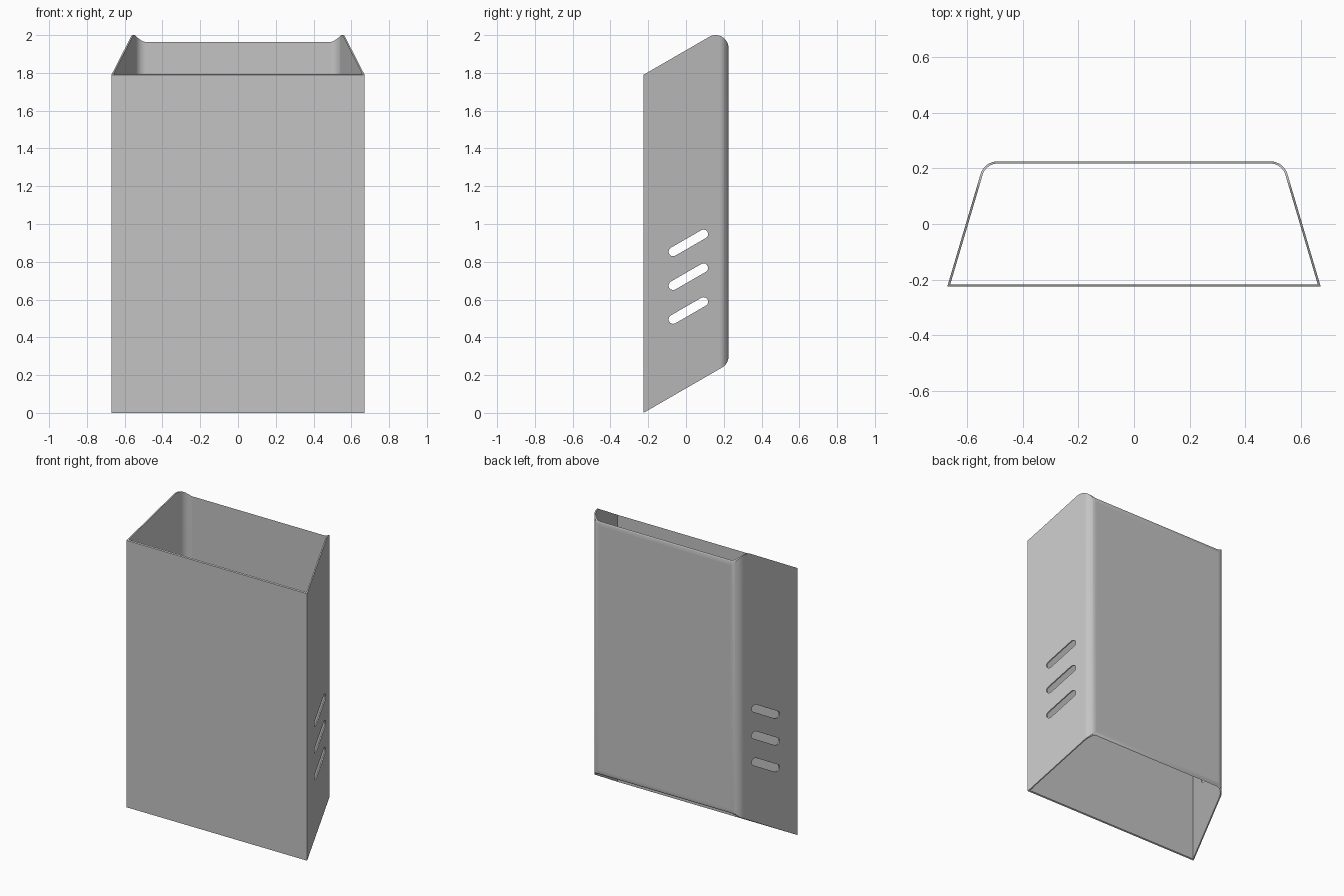
import bpy, bmesh, math
from mathutils import Vector

cube = bpy.data.objects.get("Cube")
if cube:
    bpy.data.objects.remove(cube, do_unlink=True)

WALL = 0.008          # sheet thickness
HALF_D = 0.225        # half depth
FRONT_X, BACK_X = 0.67, 0.537
SLOPE = math.tan(math.radians(30))


def rounded(corners, steps=12):
    """Closed 2D outline from (x, y, radius) corners."""
    out = []
    for i, (x, y, r) in enumerate(corners):
        p = Vector((x, y))
        if r == 0:
            out.append(p)
            continue
        a = (Vector(corners[i - 1][:2]) - p).normalized()
        b = (Vector(corners[(i + 1) % len(corners)][:2]) - p).normalized()
        half = a.angle(b) / 2
        centre = p + (a + b).normalized() * (r / math.sin(half))
        start = p + a * (r / math.tan(half)) - centre
        end = p + b * (r / math.tan(half)) - centre
        sweep = math.pi - 2 * half
        for k in range(steps + 1):
            t = k / steps
            out.append(centre + (start * math.sin((1 - t) * sweep)
                                 + end * math.sin(t * sweep)) / math.sin(sweep))
    return out


def prism(name, outlines, place, low, high):
    """Extrude 2D outlines between two levels; place maps (u, v, level) to 3D."""
    bm = bmesh.new()
    for pts in outlines:
        rings = [[bm.verts.new(place(p[0], p[1], w)) for p in pts] for w in (low, high)]
        for ring in rings:
            bm.faces.new(ring)
        for i in range(len(pts)):
            bm.faces.new((rings[0][i - 1], rings[0][i], rings[1][i], rings[1][i - 1]))
    bmesh.ops.recalc_face_normals(bm, faces=bm.faces)
    mesh = bpy.data.meshes.new(name)
    bm.to_mesh(mesh)
    bm.free()
    obj = bpy.data.objects.new(name, mesh)
    bpy.context.collection.objects.link(obj)
    return obj


def plan(inset, radius):
    """Tapered plan outline with rounded back corners."""
    taper = (FRONT_X - BACK_X) / (2 * HALF_D)
    y = HALF_D - inset
    shift = inset * math.hypot(1, taper)
    fx = FRONT_X - taper * inset - shift
    bx = BACK_X + taper * inset - shift
    return rounded([(-fx, -y, 0), (fx, -y, 0), (bx, y, radius), (-bx, y, radius)])


def upright(u, v, w):
    return (u, v, w)


def sideways(u, v, w):
    return (w, u, v)


# Hollow sleeve
sleeve = prism("sleeve", [plan(0, 0.065)], upright, -0.2, 2.3)
hollow = prism("hollow_cutter", [plan(WALL, 0.065 - WALL)], upright, -0.4, 2.5)

# Side outline with slanted ends and rounded back corners
rise = 2 * HALF_D * SLOPE
side = prism("side_cutter", [rounded([(-HALF_D - 0.05, -0.05 * SLOPE, 0),
                                      (HALF_D, rise, 0.068),
                                      (HALF_D, 1.79 + rise, 0.068),
                                      (-HALF_D - 0.05, 1.79 - 0.05 * SLOPE, 0)])],
             sideways, -1, 1)

# Three slanted vents through both sides
vents = []
for i in range(3):
    mid = Vector((0.0125, 0.9 - 0.179 * i))
    along = Vector((math.cos(math.radians(30)), math.sin(math.radians(30))))
    pts = []
    for end, turn in ((1, -60), (-1, 120)):
        for k in range(11):
            a = math.radians(turn + 18 * k)
            pts.append(mid + along * 0.093 * end
                       + Vector((math.cos(a), math.sin(a))) * 0.024)
    vents.append(pts)
vent = prism("vent_cutter", vents, sideways, -1, 1)

bpy.context.view_layer.objects.active = sleeve
sleeve.select_set(True)
for cutter, operation in ((hollow, "DIFFERENCE"), (side, "INTERSECT"), (vent, "DIFFERENCE")):
    cutter.hide_render = True
    mod = sleeve.modifiers.new(cutter.name, "BOOLEAN")
    mod.object, mod.operation, mod.solver = cutter, operation, "EXACT"
    bpy.ops.object.modifier_apply(modifier=mod.name)
    bpy.data.objects.remove(cutter, do_unlink=True)

# Single grey sheet colour
grey = bpy.data.materials.new("sheet_grey")
grey.use_nodes = True
colour = (0.55, 0.55, 0.55, 1)
grey.diffuse_color = colour
grey.node_tree.nodes["Principled BSDF"].inputs["Base Color"].default_value = colour
sleeve.data.materials.clear()
sleeve.data.materials.append(grey)
for face in sleeve.data.polygons:
    face.material_index = 0

bpy.ops.object.shade_smooth_by_angle(angle=math.radians(30))
weighted = sleeve.modifiers.new("even_shading", "WEIGHTED_NORMAL")
weighted.keep_sharp = True
